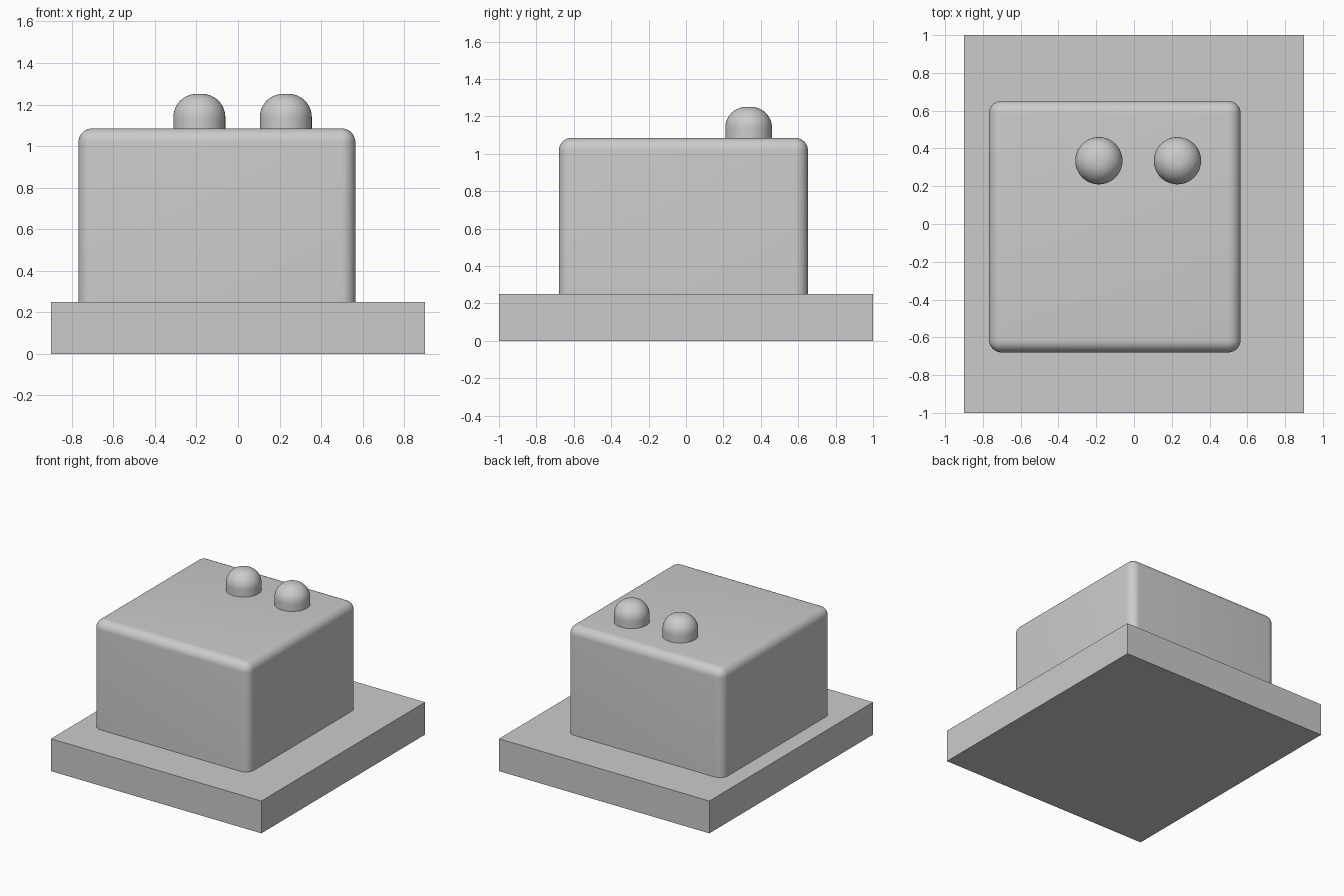
import bpy, bmesh, math
from mathutils import Matrix, Vector

cube = bpy.data.objects.get("Cube")
if cube:
    bpy.data.objects.remove(cube, do_unlink=True)

# Single plain grey material
GREY = (0.6, 0.6, 0.6, 1.0)
grey = bpy.data.materials.new("light_grey")
grey.use_nodes = True
grey.diffuse_color = GREY
grey.node_tree.nodes["Principled BSDF"].inputs["Base Color"].default_value = GREY


def finish(name, bm, smooth=False):
    mesh = bpy.data.meshes.new(name)
    bmesh.ops.recalc_face_normals(bm, faces=bm.faces)
    bm.to_mesh(mesh)
    bm.free()
    mesh.materials.append(grey)
    obj = bpy.data.objects.new(name, mesh)
    bpy.context.collection.objects.link(obj)
    if smooth:
        bpy.ops.object.select_all(action="DESELECT")
        obj.select_set(True)
        bpy.context.view_layer.objects.active = obj
        bpy.ops.object.shade_smooth_by_angle(angle=math.radians(30))
    return obj


def block(name, low, high, fillet=0):
    """Box between two corners; a fillet rounds every edge but the bottom ones."""
    low, high = Vector(low), Vector(high)
    bm = bmesh.new()
    bmesh.ops.create_cube(bm, size=1, matrix=Matrix.LocRotScale(
        (low + high) / 2, None, high - low))
    if fillet:
        mid = (low.z + high.z) / 2
        edges = [e for e in bm.edges if any(v.co.z > mid for v in e.verts)]
        bmesh.ops.bevel(bm, geom=edges, offset=fillet, segments=8,
                        profile=0.5, affect="EDGES", clamp_overlap=True)
    return finish(name, bm, fillet > 0)


def stud(name, x, y, bottom, top, radius, fillet, sides=64, steps=14):
    """Upright peg with a rounded top, spun from a half profile."""
    bm = bmesh.new()
    profile = [(0, bottom), (radius, bottom)]
    for i in range(steps + 1):
        a = math.pi / 2 * i / steps
        profile.append((radius - fillet + fillet * math.cos(a),
                        top - fillet + fillet * math.sin(a)))
    profile.append((0, top))
    verts = [bm.verts.new((x + r, y, z)) for r, z in profile]
    edges = [bm.edges.new(pair) for pair in zip(verts, verts[1:])]
    bmesh.ops.spin(bm, geom=verts + edges, cent=(x, y, 0), axis=(0, 0, 1),
                   angle=math.tau, steps=sides)
    bmesh.ops.remove_doubles(bm, verts=bm.verts, dist=0.0001)
    return finish(name, bm, True)


# Flat base plate, offset rounded body, two domed studs
block("base_plate", (-0.9, -1, 0), (0.9, 1, 0.25))
block("body", (-0.768, -0.68, 0.25), (0.565, 0.652, 1.085), 0.067)
for side, x in (("right", -0.186), ("left", 0.23)):
    stud(side + "_stud", x, 0.335, 1.08, 1.251, 0.125, 0.112)
